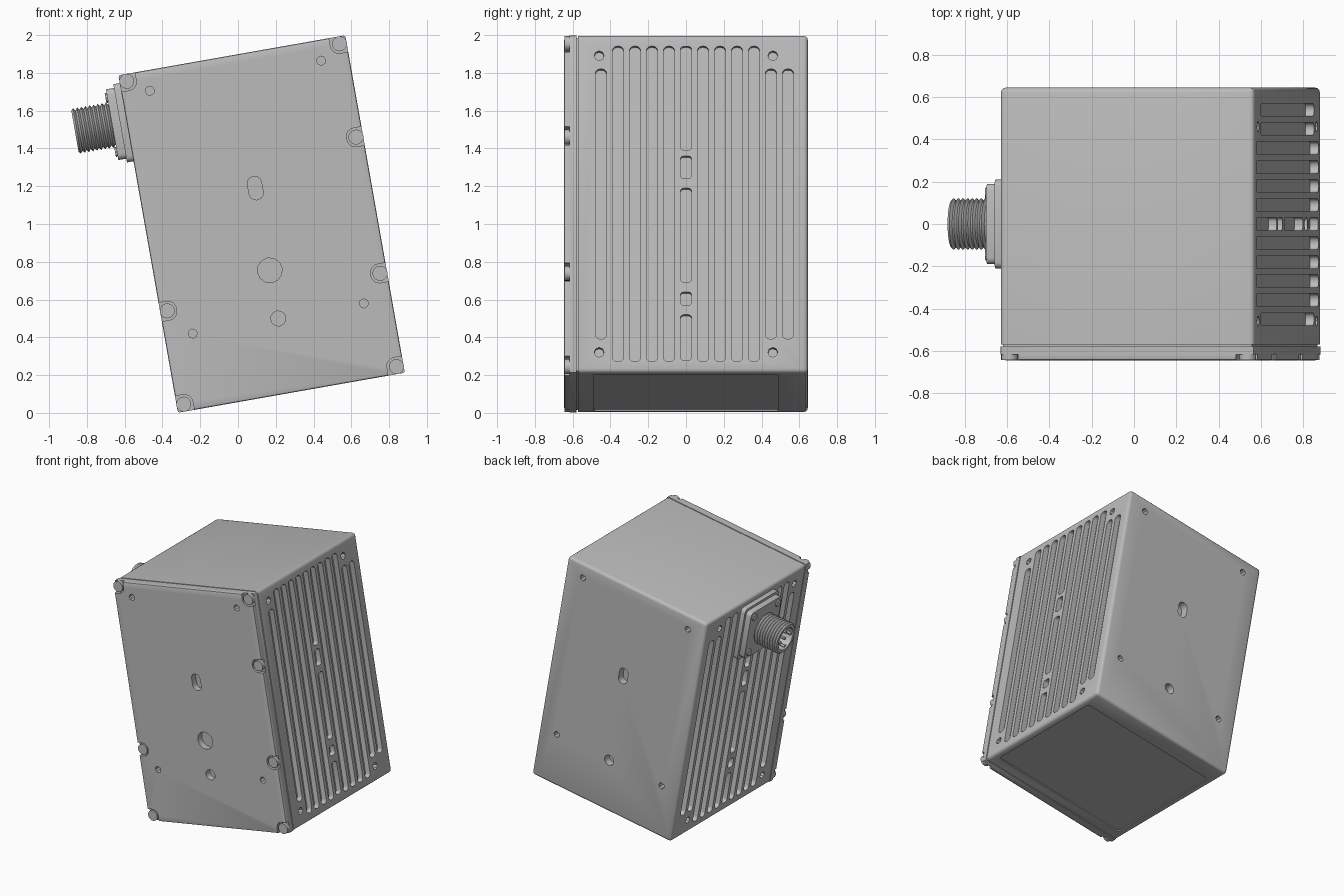
import bpy, bmesh, math
from mathutils import Matrix, Vector

if "Cube" in bpy.data.objects:
    bpy.data.objects.remove(bpy.data.objects["Cube"])

# Everything is built upright around the box centre, then tilted by 10 degrees
TILT = Matrix.Translation((0.125, 0, 1.0)) @ Matrix.Rotation(math.radians(-10), 4, 'Y')
HX, HY, HZ = 0.61, 0.645, 0.907
SEAM = -0.575

grey = bpy.data.materials.new("metal_grey")
grey.diffuse_color = (0.5, 0.5, 0.5, 1)
grey.use_nodes = True
grey.node_tree.nodes["Principled BSDF"].inputs["Base Color"].default_value = grey.diffuse_color


def finish(name, bm):
    bmesh.ops.recalc_face_normals(bm, faces=bm.faces)
    me = bpy.data.meshes.new(name)
    bm.to_mesh(me)
    bm.free()
    me.materials.append(grey)
    ob = bpy.data.objects.new(name, me)
    bpy.context.collection.objects.link(ob)
    return ob


def activate(ob):
    bpy.ops.object.select_all(action='DESELECT')
    ob.select_set(True)
    bpy.context.view_layer.objects.active = ob


def cut(ob, bm):
    cutter = finish("cutter", bm)
    cutter.hide_render = True
    mod = ob.modifiers.new("cut", 'BOOLEAN')
    mod.operation, mod.solver, mod.object = 'DIFFERENCE', 'EXACT', cutter
    activate(ob)
    bpy.ops.object.modifier_apply(modifier="cut")
    bpy.data.objects.remove(cutter)


def rounded(ca, cb, wa, wb, r, seg=3):
    """Rounded rectangle outline centred at (ca, cb)."""
    pts = []
    for k, (sa, sb) in enumerate(((1, 1), (-1, 1), (-1, -1), (1, -1))):
        for i in range(seg + 1):
            t = math.pi / 2 * (k + i / seg)
            pts.append((ca + sa * (wa / 2 - r) + r * math.cos(t),
                        cb + sb * (wb / 2 - r) + r * math.sin(t)))
    return pts


def circle(ca, cb, r, n=12):
    return [(ca + r * math.cos(2 * math.pi * i / n), cb + r * math.sin(2 * math.pi * i / n))
            for i in range(n)]


def prism(bm, outline, axis, d0, d1):
    """Extrude an outline along an axis from d0 to d1."""
    place = {'x': lambda a, b, d: (d, a, b),
             'y': lambda a, b, d: (a, d, b),
             'z': lambda a, b, d: (a, b, d)}[axis]
    lo = [bm.verts.new(place(a, b, d0)) for a, b in outline]
    hi = [bm.verts.new(place(a, b, d1)) for a, b in outline]
    bm.faces.new(lo)
    bm.faces.new(hi)
    n = len(lo)
    for i in range(n):
        bm.faces.new((lo[i], lo[(i + 1) % n], hi[(i + 1) % n], hi[i]))


def box(bm, x0, x1, y0, y1, z0, z1):
    prism(bm, [(x0, z0), (x1, z0), (x1, z1), (x0, z1)], 'y', y0, y1)


def bevel(bm, offset, seg, keep_y):
    """Bevel every edge except those lying on the plane y = keep_y."""
    bmesh.ops.recalc_face_normals(bm, faces=bm.faces)
    edges = [e for e in bm.edges if not all(abs(v.co.y - keep_y) < 1e-5 for v in e.verts)]
    bmesh.ops.bevel(bm, geom=edges, offset=offset, segments=seg, affect='EDGES', profile=0.5)


# Main housing
bm = bmesh.new()
box(bm, -HX, HX, SEAM + 0.004, HY, -HZ, HZ)
bevel(bm, 0.022, 3, SEAM + 0.004)
housing = finish("housing", bm)

# Cooling slots and screw holes on both sides
bm = bmesh.new()
DEPTH = 0.04
CENTRE = ((-0.84, -0.595), (-0.545, -0.473), (-0.42, 0.085), (0.136, 0.258), (0.29, 0.847))
for s in (1, -1):
    d0, d1 = s * (HX - DEPTH), s * (HX + 0.05)
    for i in range(-5, 7):
        y = 0.09 * i
        if i == 0:
            for a, b in CENTRE:
                prism(bm, rounded(0, (a + b) / 2, 0.06, b - a, 0.018), 'x', d0, d1)
        else:
            half = 0.848 if abs(i) < 5 else 0.726
            prism(bm, rounded(y, 0, 0.06, 2 * half, 0.025), 'x', d0, d1)
    for y in (-0.46, 0.46):
        for z in (-0.797, 0.797):
            prism(bm, circle(y, z, 0.026, 8), 'x', d0, d1)


# Mounting holes shared by the front and back
def mount_holes(bm, d0, d1):
    for x in (-0.46, 0.46):
        for z in (-0.508, 0.797):
            prism(bm, circle(x, z, 0.024, 8), 'y', d0, d1)
    prism(bm, circle(0, -0.508, 0.04), 'y', d0, d1)
    prism(bm, rounded(0, 0.193, 0.075, 0.125, 0.035), 'y', d0, d1)


mount_holes(bm, HY - 0.06, HY + 0.05)
# Shallow panel recess in the base
prism(bm, rounded(0, 0, 1.12, 0.98, 0.02), 'z', -HZ - 0.05, -HZ + 0.008)
cut(housing, bm)

# Seam strip between the housing and the cover
bm = bmesh.new()
box(bm, -HX + 0.012, HX - 0.012, SEAM - 0.02, SEAM + 0.02, -HZ + 0.012, HZ - 0.012)
seam = finish("seam_strip", bm)

# Front cover with holes and open screw pockets
bm = bmesh.new()
box(bm, -HX, HX, -HY, SEAM - 0.004, -HZ, HZ)
bevel(bm, 0.01, 2, SEAM - 0.004)
cover = finish("front_cover", bm)

SCREWS = [(x, z) for x in (-0.572, 0.572) for z in (-0.868, 0.868)]
SCREWS += [(0.572, 0.366), (0.572, -0.366), (-0.572, -0.366)]
bm = bmesh.new()
mount_holes(bm, -HY - 0.05, -HY + 0.055)
prism(bm, circle(0, -0.249, 0.066), 'y', -HY - 0.05, -HY + 0.055)
for x, z in SCREWS:
    sx = math.copysign(1, x)
    tall = abs(z) > 0.8
    cz = z + math.copysign(0.05, z) if tall else z
    prism(bm, rounded(x + sx * 0.05, cz, 0.2, 0.2 if tall else 0.1, 0.045, 4),
          'y', -HY - 0.05, -HY + 0.027)
cut(cover, bm)

# Cover screws
bm = bmesh.new()
for x, z in SCREWS:
    prism(bm, circle(x, z, 0.04, 14), 'y', -HY + 0.002, -HY + 0.035)
screws = finish("cover_screws", bm)

# Connector flange on the left side
CZ = 0.655
bm = bmesh.new()
prism(bm, rounded(0, CZ, 0.42, 0.42, 0.03), 'x', -HX + 0.005, -0.645)
prism(bm, rounded(0, CZ, 0.38, 0.38, 0.03), 'x', -0.64, -0.688)
flange = finish("connector_flange", bm)

# Flange screws
bm = bmesh.new()
for y in (-0.145, 0.145):
    for z in (-0.145, 0.145):
        prism(bm, circle(y, CZ + z, 0.028, 10), 'x', -0.68, -0.698)
flange_screws = finish("flange_screws", bm)

# Threaded connector barrel: a lathed profile of (x, radius), hollow at the end
END, TURNS, START = -0.888, 9, -0.69
profile = [(-0.67, 0.0), (-0.67, 0.108)]
for i in range(TURNS):
    x = START + (END - START) * i / TURNS
    profile += [(x, 0.108), (x + (END - START) / TURNS / 2, 0.122)]
profile += [(END, 0.11), (END, 0.088), (-0.79, 0.088), (-0.79, 0.0)]
bm = bmesh.new()
verts = [bm.verts.new((x, r, 0)) for x, r in profile]
edges = [bm.edges.new(p) for p in zip(verts, verts[1:])]
bmesh.ops.spin(bm, geom=verts + edges, cent=(0, 0, 0), axis=(1, 0, 0),
               angle=2 * math.pi, steps=28, use_duplicate=False)
bmesh.ops.remove_doubles(bm, verts=bm.verts, dist=1e-4)
bmesh.ops.translate(bm, verts=bm.verts, vec=(0, 0, CZ))
barrel = finish("connector_barrel", bm)

# Connector pins and locating keys
bm = bmesh.new()
for i in range(5):
    t = 2 * math.pi * i / 5
    prism(bm, circle(0.045 * math.cos(t), CZ + 0.045 * math.sin(t), 0.012, 8), 'x', -0.785, -0.86)
    prism(bm, circle(0.086 * math.cos(t + 0.6), CZ + 0.086 * math.sin(t + 0.6), 0.014, 6),
          'x', -0.785, -0.875)
pins = finish("connector_pins", bm)

# Tilt all parts into place
for ob in (housing, seam, cover, screws, flange, flange_screws, barrel, pins):
    ob.data.transform(TILT)
    activate(ob)
    bpy.ops.object.shade_smooth_by_angle(angle=math.radians(32))
